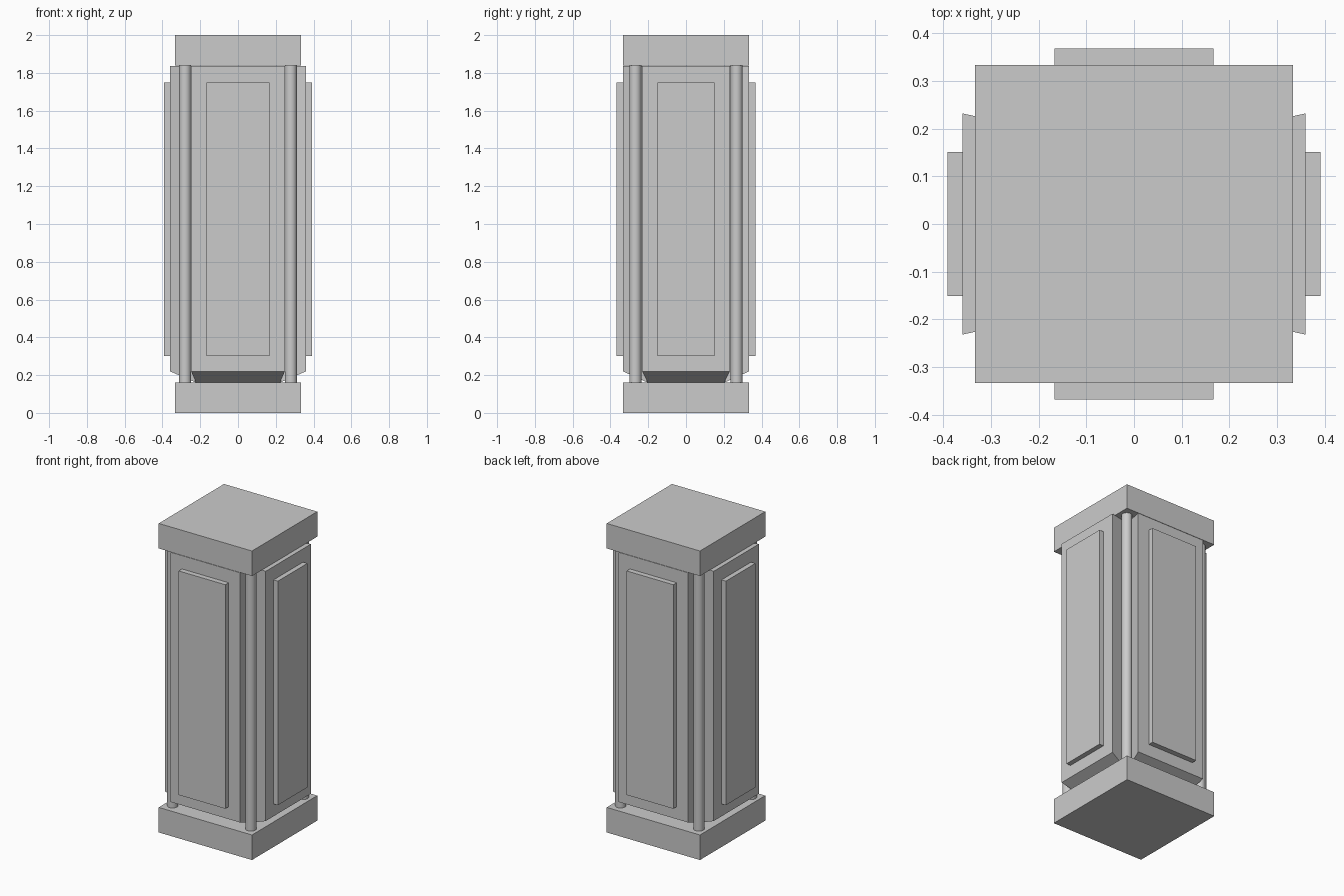
import bpy, bmesh

if "Cube" in bpy.data.objects:
    bpy.data.objects.remove(bpy.data.objects["Cube"])

HX, HY = 0.334, 0.334          # plinth half sizes
AX, AY = 0.36, 0.334           # body arm reach
WX, WY = 0.248, 0.232          # half widths of the front and side arms
IX, IY = 0.222, 0.202          # inner notch corner
Z0, Z1, Z2 = 0.16, 0.22, 1.836  # body bottom, bevel top, body top


def box(name, x0, x1, y0, y1, z0, z1):
    bpy.ops.mesh.primitive_cube_add(
        size=1, location=((x0 + x1) / 2, (y0 + y1) / 2, (z0 + z1) / 2))
    ob = bpy.context.object
    ob.name = name
    ob.scale = (x1 - x0, y1 - y0, z1 - z0)
    bpy.ops.object.transform_apply(location=False, rotation=False, scale=True)
    return ob


# base and cap slabs
box("base", -HX, HX, -HY, HY, 0, 0.162)
box("cap", -HX, HX, -HY, HY, 1.838, 2.0)

# body: cross with flared arms, undercut to the core at the bottom
bm = bmesh.new()
top, mid, low = [], [], []
for sx, sy in ((1, 1), (-1, 1), (-1, -1), (1, -1)):
    corner = [(AX * sx, WY * sy), (IX * sx, IY * sy), (WX * sx, AY * sy)]
    if sx * sy < 0:
        corner.reverse()
    top.append([bm.verts.new((x, y, Z2)) for x, y in corner])
    mid.append([bm.verts.new((x, y, Z1)) for x, y in (corner[0], corner[2])])
    low.append(bm.verts.new((IX * sx, IY * sy, Z0)))
for i in range(4):
    j = (i + 1) % 4
    t, m = top[i], mid[i]
    bm.faces.new((m[0], low[i], t[1], t[0]))               # notch walls
    bm.faces.new((low[i], m[1], t[2], t[1]))
    bm.faces.new((m[1], mid[j][0], top[j][0], t[2]))       # arm face
    bm.faces.new((low[i], low[j], mid[j][0], m[1]))        # undercut bevel
    bm.faces.new((t[1], t[2], top[j][0], top[j][1]))       # arm top
bm.faces.new([t[1] for t in top])
bm.faces.new(low[::-1])
bmesh.ops.recalc_face_normals(bm, faces=bm.faces)
mesh = bpy.data.meshes.new("body")
bm.to_mesh(mesh)
bm.free()
bpy.context.collection.objects.link(bpy.data.objects.new("body", mesh))

# raised panels on all four sides
for s, n in ((-1, "front"), (1, "back")):
    y0, y1 = sorted((s * 0.325, s * 0.368))
    box(n + "_panel", -0.167, 0.167, y0, y1, 0.3, 1.75)
for s, n in ((-1, "left"), (1, "right")):
    x0, x1 = sorted((s * 0.35, s * 0.391))
    box(n + "_panel", x0, x1, -0.151, 0.151, 0.3, 1.75)

# slim corner columns
for sx in (-1, 1):
    for sy in (-1, 1):
        bpy.ops.mesh.primitive_cylinder_add(
            vertices=32, radius=0.032, depth=1.68,
            location=(0.28 * sx, 0.268 * sy, 1.0))
        bpy.context.object.name = "corner_column"
        bpy.ops.object.shade_smooth_by_angle()
